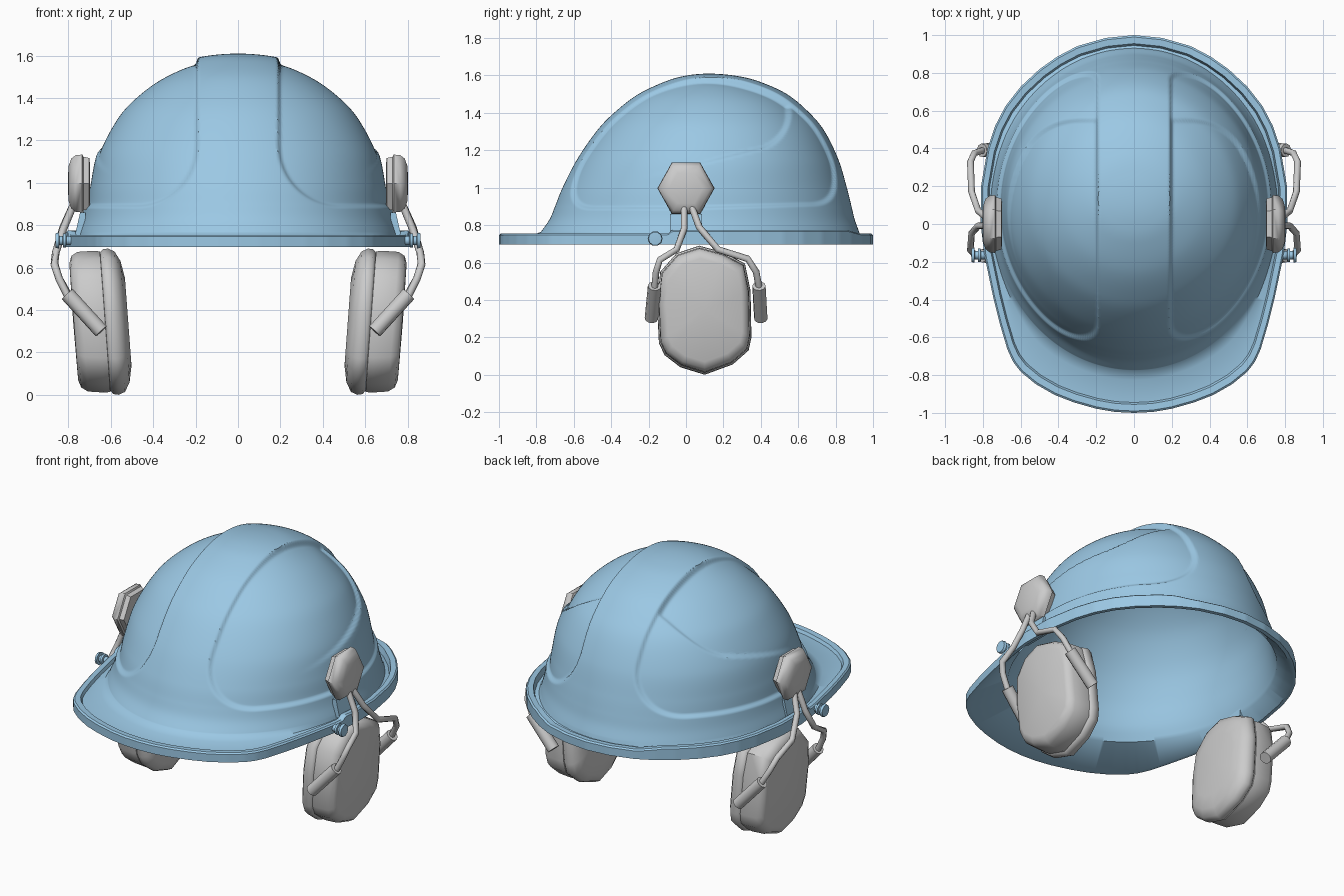
import bpy, bmesh, math
from mathutils import Vector

if "Cube" in bpy.data.objects:
    bpy.data.objects.remove(bpy.data.objects["Cube"])

blue = bpy.data.materials.new("helmet_blue")
blue.diffuse_color = (0.33, 0.58, 0.78, 1)
blue.use_nodes = True
blue.node_tree.nodes["Principled BSDF"].inputs["Base Color"].default_value = blue.diffuse_color


def loft(name, rings, mat=None, angle=40):
    """Skin equal-length closed rings, cap the open ends, smooth by angle."""
    bm = bmesh.new()
    vs = [[bm.verts.new(p) for p in r] for r in rings]
    n = len(rings[0])
    for a, b in zip(vs, vs[1:]):
        for i in range(n):
            j = (i + 1) % n
            bm.faces.new((a[i], a[j], b[j], b[i]))
    for end in (vs[0], vs[-1]):
        if (end[0].co - end[n // 2].co).length > 1e-4:
            bm.faces.new(end)
    bmesh.ops.remove_doubles(bm, verts=bm.verts, dist=1e-4)
    bmesh.ops.recalc_face_normals(bm, faces=bm.faces)
    me = bpy.data.meshes.new(name)
    bm.to_mesh(me)
    bm.free()
    ob = bpy.data.objects.new(name, me)
    bpy.context.collection.objects.link(ob)
    if mat:
        me.materials.append(mat)
    bpy.ops.object.select_all(action='DESELECT')
    ob.select_set(True)
    bpy.context.view_layer.objects.active = ob
    bpy.ops.object.shade_smooth_by_angle(angle=math.radians(angle))
    return ob


def tube(name, pts, r, n=8, mat=None):
    """Round tube along a path."""
    pts = [Vector(p) for p in pts]
    rings = []
    for i, p in enumerate(pts):
        d = (pts[min(i + 1, len(pts) - 1)] - pts[max(i - 1, 0)]).normalized()
        u = d.cross(Vector((0, 1, 0.3))).normalized()
        v = d.cross(u)
        rings.append([p + r * (math.cos(t) * u + math.sin(t) * v)
                      for t in (2 * math.pi * k / n for k in range(n))])
    return loft(name, rings, mat, 52)


def turned(name, s, profile, y, z, n, sz=1.0, mat=None):
    """Turned part with its axis along x; profile holds (x, radius)."""
    return loft(name, [[(s * x, y + r * math.cos(2 * math.pi * k / n),
                         z + sz * r * math.sin(2 * math.pi * k / n))
                        for k in range(n)] for x, r in profile], mat, 50)


def step(a, b, v):
    t = min(max((v - a) / (b - a), 0), 1)
    return t * t * (3 - 2 * t)


def corner(a, b, r):
    """Distance inside a rounded corner whose edges are a = 0 and b = 0."""
    return min(r - math.hypot(max(r - a, 0), max(r - b, 0)), max(min(a, b), 0) + r)


# Helmet shell: dome sections (z, front y, back y, half width)
DOME = [(.765, -.775, .925, .755), (.83, -.73, .902, .737), (.9, -.70, .885, .725),
        (1.0, -.66, .86, .712), (1.15, -.583, .815, .68), (1.3, -.48, .742, .605),
        (1.4, -.385, .66, .525), (1.5, -.255, .54, .40), (1.57, -.105, .385, .26),
        (1.6, .005, .255, .14), (1.61, .12, .12, 0)]
secs = [Vector((z, (f + b) / 2, (b - f) / 2, w)) for z, f, b, w in DOME]
z, c, ry, rx = secs[-2]
secs = [2 * secs[0] - secs[1]] + secs + [Vector((z, .24 - c, -ry, -rx))]
N, SUB = 360, 12


def section(i, t):
    p0, p1, p2, p3 = secs[i:i + 4]
    return 0.5 * (2 * p1 + (p2 - p0) * t + (2 * p0 - 5 * p1 + 4 * p2 - p3) * t * t
                  + (3 * p1 - p0 - 3 * p2 + p3) * t ** 3)


def inward(p, d, z):
    return p - (p - Vector((0, .1, z))).normalized() * d


def recess(p):
    """Sunken side panels beside the centre ridge, deeper rear upper panel."""
    x, y, z = abs(p.x), p.y, p.z
    d = 0.018 * step(0, .022, corner(x - .185, z - (.88 + .03 * max(y, 0)), .3))
    e = corner(.575 - y, z - (1.035 + .256 * (y + .28)), .16)
    d += 0.018 * step(0, .022, e) * step(-.3, .35, y) * step(.19, .22, x)
    return inward(p, d, .9)


plain = []
for i in range(len(DOME) - 1):
    for k in range(SUB + (i == len(DOME) - 2)):
        z, c, ry, rx = section(i, k / SUB)
        plain.append([Vector((rx * math.sin(a), c - ry * math.cos(a), z))
                      for a in (2 * math.pi * m / N for m in range(N))])
dome = [[recess(p) for p in r] for r in plain]

# Brim outline, one half from front to back
BRIM = [(0, -1), (.1, -.995), (.2, -.978), (.32, -.944), (.42, -.905), (.52, -.848),
        (.6, -.782), (.64, -.73), (.67, -.665), (.71, -.53), (.745, -.39), (.793, -.16),
        (.812, 0), (.81, .2), (.775, .4), (.735, .52), (.68, .625), (.6, .727), (.5, .82),
        (.405, .887), (.3, .942), (.15, .985), (0, 1)]


def brim_point(p):
    """Where the ray from the middle through p meets the brim outline."""
    dx, dy = abs(p.x), p.y
    for (ax, ay), (bx, by) in zip(BRIM, BRIM[1:]):
        if dx * ay - dy * ax <= 1e-9 and dx * by - dy * bx >= -1e-9:
            ex, ey = bx - ax, by - ay
            t = (ax * ey - ay * ex) / (dx * ey - dy * ex)
            return Vector((p.x * t, p.y * t, 0))
    return Vector((0, math.copysign(1, dy), 0))


base = dome[0]
edge = [brim_point(p) for p in base]


def ring(scale, z, lift=0.0):
    """Brim ring; the rim stands higher beside and behind the head."""
    out = []
    for e in edge:
        up = lift * step(-.1, -.07, e.y) * (1 - step(.85, .95, e.y))
        out.append(Vector((e.x * scale, e.y * scale, z + up)))
    return out


visor = [b.lerp(Vector((e.x * .945, e.y * .945, .735)), .3)
         for b, e in zip(base, edge)]
for p in visor:
    p.z = .742
brim = [visor, ring(.945, .735), ring(.955, .753, .02), ring(.99, .755, .02),
        ring(1, .747, .02), ring(1, .697), ring(.975, .697)]
inner = [[inward(p, .026 + .018 * step(0, 25, i), .75) for p in r]
         for i, r in enumerate(plain[::4])]
loft("helmet_shell", dome[::-1] + brim + inner, blue)

# Ear cup outline in side view (y, z)
CUP = [(.1, .0), (-.03, .04), (-.115, .105), (-.145, .17), (-.155, .38), (-.138, .55),
       (-.05, .65), (.07, .69), (.2, .655), (.315, .595), (.345, .45), (.35, .2),
       (.335, .13), (.25, .055)]
CUSHION = [(-.125, 0), (-.125, .6), (-.11, .83), (-.085, .96), (-.055, 1), (-.03, .99),
           (-.018, .95), (-.012, .9)]
SHELL = [(-.02, .88), (-.016, .96), (.01, .97), (.09, .955), (.12, .90), (.132, .80), (.135, 0)]

for s, side in ((-1, "left"), (1, "right")):
    # Ear cup and cushion, leaning slightly outwards
    for part, prof in (("ear_cushion", CUSHION), ("ear_cup", SHELL)):
        rings = []
        for u, k in prof:
            pts = [(.1 + (y - .1) * k, .345 + (z - .345) * k) for y, z in CUP]
            rings.append([(s * (.643 + u + .075 * (z - .345)), y, z) for y, z in pts])
        loft(f"{part}_{side}", rings, None, 50)

    # Six-sided pivot pad on the shell
    turned(f"pivot_pad_{side}", s, [(.698, .10), (.702, .135), (.73, .142), (.735, .153),
           (.765, .15), (.787, .132), (.80, .09), (.803, 0)], 0, .997, 6, 1.03)

    # Wire arms and their sleeves
    X = [.775, .825, .86, .866, .845, .80]
    front = [(-.01, .9), (-.01, .78), (-.05, .67), (-.14, .615), (-.16, .55), (-.168, .46)]
    rear = [(.03, .9), (.07, .79), (.17, .67), (.33, .62), (.375, .55), (.39, .47)]
    for part, path, ye in (("front", front, -.185), ("rear", rear, .40)):
        tube(f"{part}_wire_{side}", [(s * x, y, z) for x, (y, z) in zip(X, path)], .018)
        tube(f"{part}_sleeve_{side}", [(s * .805, path[-1][0], .475), (s * .645, ye, .30)],
             .036, 10)

    # Accessory slot and knob on the brim
    loft(f"accessory_slot_{side}", [[(s * x, y, z) for x, y in
         ((.72, -.085), (xo, -.085), (xo, .085), (.72, .085))]
         for z, xo in ((.75, .77), (.86, .745))], blue)
    turned(f"brim_knob_{side}", s, [(.77, .022), (.81, .022), (.812, .035), (.825, .035),
           (.827, .022), (.843, .022), (.845, .04), (.86, .036), (.862, 0)],
           -.165, .728, 10, 1, blue)
